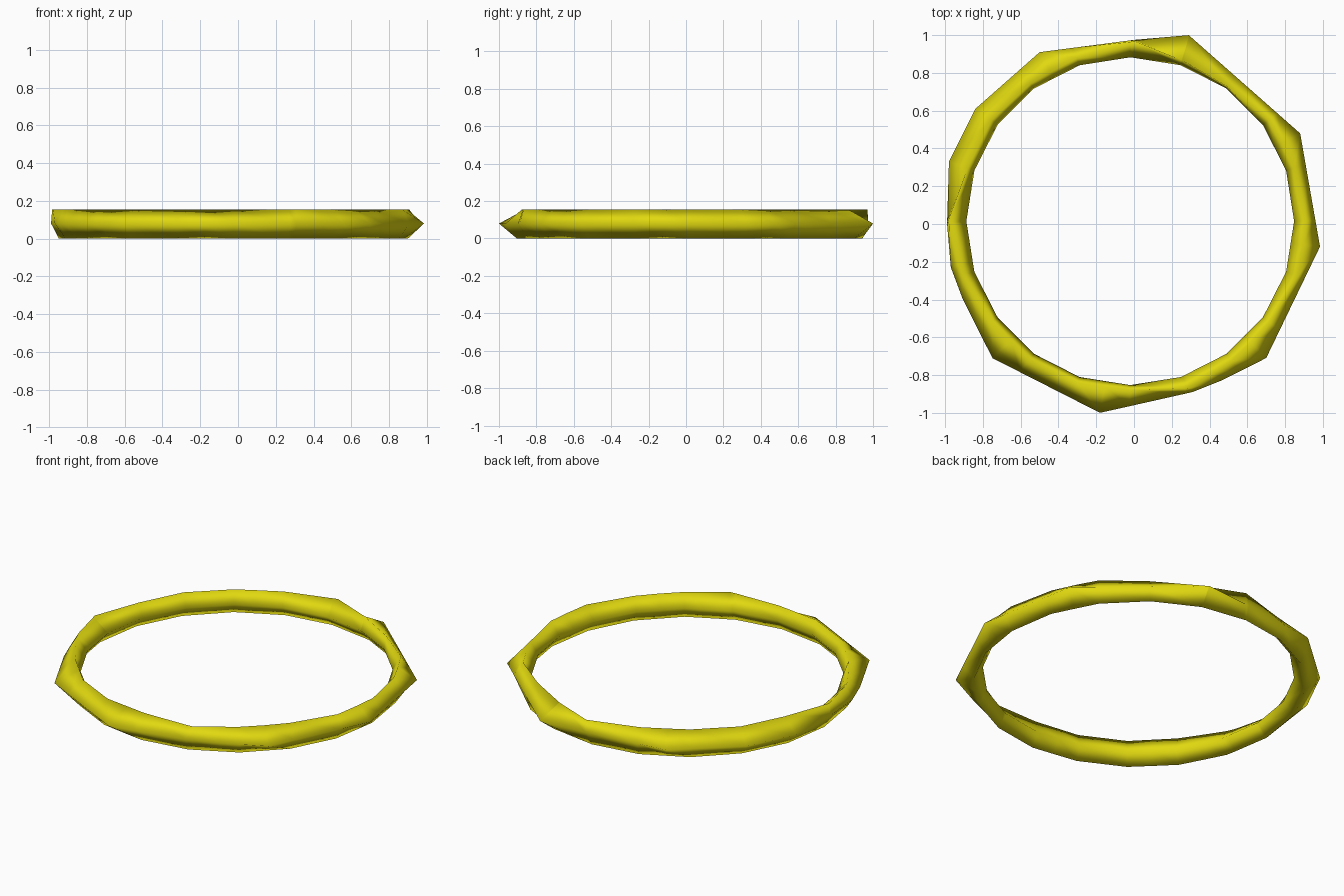
import bpy, bmesh, math

if "Cube" in bpy.data.objects:
    bpy.data.objects.remove(bpy.data.objects["Cube"])

# Plan outlines (x, y) of the four long edges of the irregular faceted band
outer = [(.985, -.12), (.88, .48), (.29, 1), (0, .975), (-.5, .91), (-.84, .61),
         (-.98, .33), (-.99, 0), (-.97, -.23), (-.91, -.39), (-.75, -.71),
         (-.18, -1), (.31, -.89), (.46, -.83), (.70, -.71)]
ridge = [(.91, .05), (.84, .33), (.71, .57), (.4, .78), (.25, .87), (0, .97),
         (-.3, .88), (-.54, .75), (-.75, .56), (-.88, .3), (-.985, .02),
         (-.92, -.25), (-.76, -.5), (-.45, -.82), (0, -.88), (.3, -.87),
         (.55, -.70), (.78, -.45), (.88, -.25)]


def ring(cx, cy, r, n=20):
    return [(cx + r * math.cos(2 * math.pi * i / n), cy + r * math.sin(2 * math.pi * i / n))
            for i in range(n)]


inner = ring(-.02, .015, .868)
keel = ring(-.025, .02, .925)


def reach(poly, a):
    """Distance from the centre to the outline in direction a."""
    c, s = math.cos(a), math.sin(a)
    best = 0
    for (x1, y1), (x2, y2) in zip(poly, poly[1:] + poly[:1]):
        dx, dy = x2 - x1, y2 - y1
        d = c * dy - s * dx
        if abs(d) < 1e-9:
            continue
        t = (x1 * dy - y1 * dx) / d
        u = (x1 * s - y1 * c) / d
        if t > 0 and -1e-6 <= u <= 1 + 1e-6:
            best = max(best, t)
    return best


# Sections at every outer and inner corner
angles = sorted({round(math.atan2(y, x) % (2 * math.pi), 3) for x, y in outer + inner})
angles = [a for i, a in enumerate(angles) if i == 0 or a - angles[i - 1] > .004]

bm = bmesh.new()
sections = []
for a in angles:
    ri, ro = reach(inner, a), reach(outer, a)
    rt = min(max(reach(ridge, a), ri + .012), ro - .004)
    rb = min(max(reach(keel, a), ri + .012), ro - .006)
    profile = [(ri, .075), (rt, .155), (ro, .08), (rb, 0)]
    sections.append([bm.verts.new((r * math.cos(a), r * math.sin(a), z)) for r, z in profile])
for s, t in zip(sections, sections[1:] + sections[:1]):
    for k in range(4):
        m = (k + 1) % 4
        bm.faces.new((s[k], s[m], t[m], t[k]))
bmesh.ops.recalc_face_normals(bm, faces=bm.faces)
for f in bm.faces:
    f.smooth = True

mesh = bpy.data.meshes.new("ring_band")
bm.to_mesh(mesh)
bm.free()
yellow = bpy.data.materials.new("yellow")
yellow.diffuse_color = (.75, .69, .005, 1)
yellow.use_nodes = True
yellow.node_tree.nodes["Principled BSDF"].inputs["Base Color"].default_value = yellow.diffuse_color
mesh.materials.append(yellow)
bpy.context.collection.objects.link(bpy.data.objects.new("ring_band", mesh))
